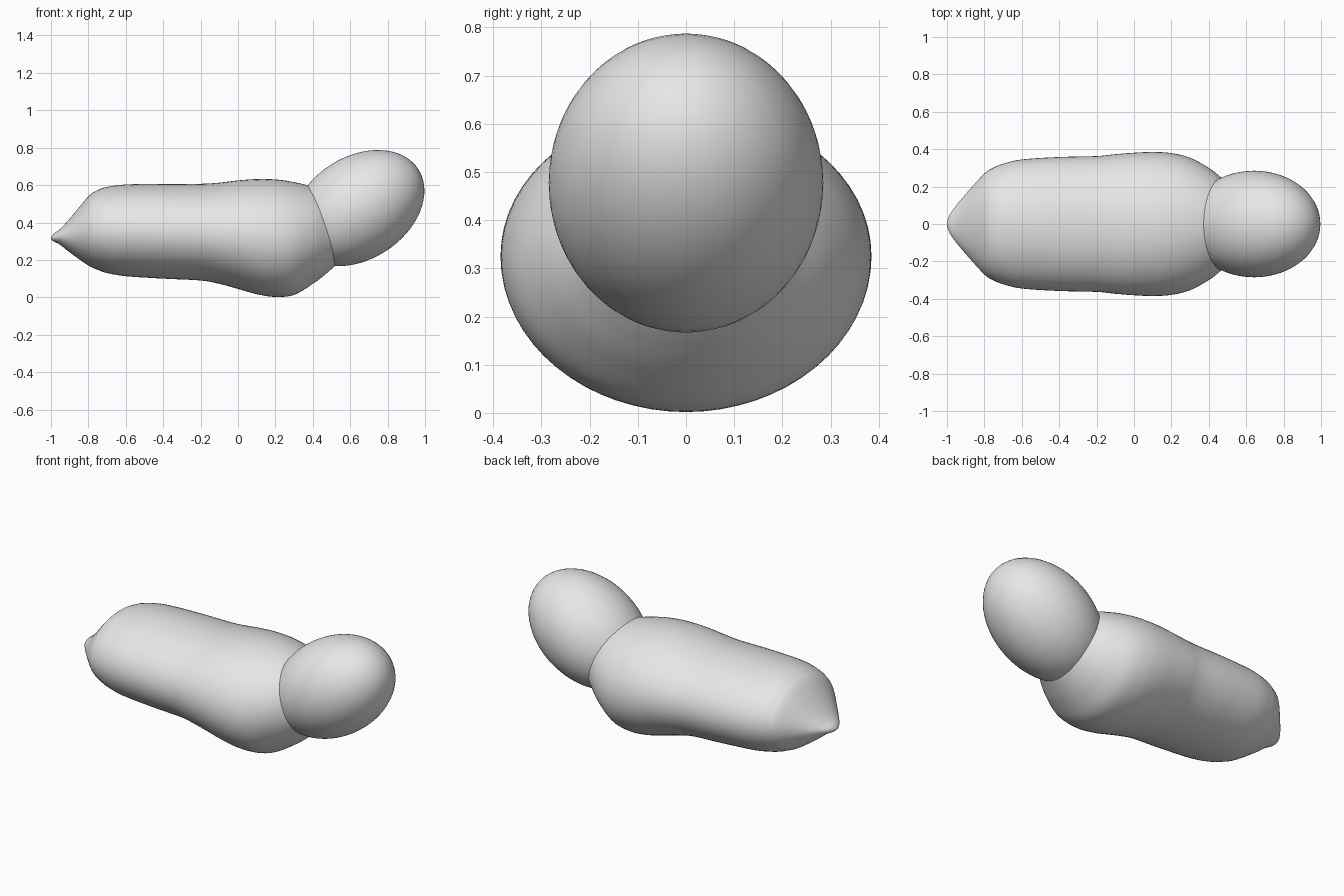
import bpy
import bmesh
import math
from mathutils import Matrix, Vector

default_cube = bpy.data.objects.get("Cube")
if default_cube:
    bpy.data.objects.remove(default_cube, do_unlink=True)

SIDES = 64
STEPS = 5

# One plain grey for the whole model
grey = bpy.data.materials.new("light grey")
grey.use_nodes = True
colour = (0.8, 0.8, 0.8, 1)
grey.diffuse_color = colour
grey.node_tree.nodes["Principled BSDF"].inputs["Base Color"].default_value = colour


def finish(name, bm):
    """Turn the bmesh into a smooth grey object."""
    bmesh.ops.recalc_face_normals(bm, faces=bm.faces)
    for face in bm.faces:
        face.smooth = True
    mesh = bpy.data.meshes.new(name)
    bm.to_mesh(mesh)
    bm.free()
    mesh.materials.append(grey)
    obj = bpy.data.objects.new(name, mesh)
    bpy.context.collection.objects.link(obj)
    return obj


def smooth_sections(rows):
    """Pass a Catmull-Rom curve through the section table."""
    points = [Vector(row) for row in rows]
    padded = [points[0]] + points + [points[-1]]
    result = []
    for a, b, c, d in zip(padded, padded[1:], padded[2:], padded[3:]):
        for step in range(STEPS):
            t = step / STEPS
            result.append(b + 0.5 * t * (c - a + t * (2 * a - 5 * b + 4 * c - d
                                                     + t * (3 * (b - c) + d - a))))
    return result + [points[-1]]


def loft(name, rows):
    """Join elliptical cross-sections given as x, top, bottom, half width."""
    bm = bmesh.new()
    rings = []
    for x, top, bottom, half_width in smooth_sections(rows):
        middle, half_height = (top + bottom) / 2, (top - bottom) / 2
        ring = []
        for i in range(SIDES):
            angle = math.tau * i / SIDES
            ring.append(bm.verts.new((x, half_width * math.cos(angle),
                                      middle + half_height * math.sin(angle))))
        rings.append(ring)
    for first, second in zip(rings, rings[1:]):
        for i in range(SIDES):
            j = (i + 1) % SIDES
            bm.faces.new((first[i], first[j], second[j], second[i]))
    bm.faces.new(rings[0])
    bm.faces.new(rings[-1])
    return finish(name, bm)


# Body: from the pinched tail, over the belly, to the end hidden in the head
body_sections = [
    (-1, .322, .312, .01),
    (-.985, .34, .298, .05),
    (-.95, .367, .28, .1),
    (-.9, .42, .24, .16),
    (-.8, .54, .17, .27),
    (-.75, .573, .147, .302),
    (-.7, .59, .13, .322),
    (-.6, .603, .113, .345),
    (-.4, .607, .1, .358),
    (-.2, .607, .09, .363),
    (-.1, .613, .072, .373),
    (0, .625, .045, .381),
    (.1, .632, .017, .385),
    (.2, .63, .002, .379),
    (.3, .616, .013, .354),
    (.4, .59, .072, .3),
    (.47, .555, .125, .245),
    (.54, .5, .19, .18),
    (.6, .42, .26, .08),
]
loft("body", body_sections)

# Head: a slightly sheared egg tilted upward
bm = bmesh.new()
bmesh.ops.create_uvsphere(bm, u_segments=SIDES, v_segments=SIDES // 2, radius=1)
shear = Matrix.Identity(4)
shear[2][0] = -0.06
placement = (Matrix.Translation((.642, 0, .477))
             @ Matrix.Rotation(math.radians(-40), 4, "Y")
             @ shear
             @ Matrix.Diagonal((.382, .285, .275, 1)))
bmesh.ops.transform(bm, matrix=placement, verts=bm.verts)
finish("head", bm)
